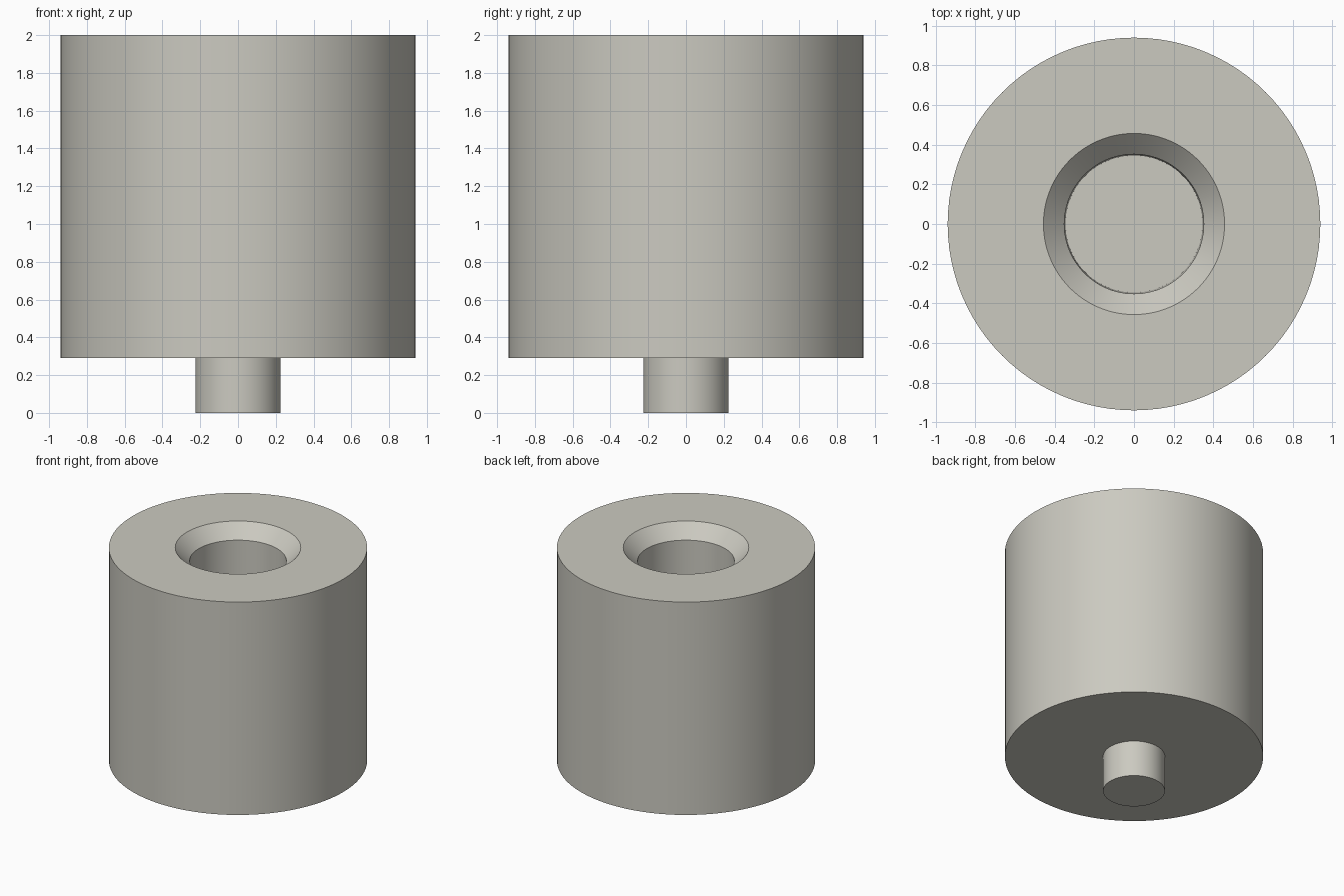
import bpy, bmesh, math

cube = bpy.data.objects.get("Cube")
if cube:
    bpy.data.objects.remove(cube, do_unlink=True)

SEGMENTS = 96

# Single warm grey finish
grey = bpy.data.materials.new("warm_grey")
grey.use_nodes = True
colour = (0.60, 0.59, 0.53, 1.0)
grey.diffuse_color = colour
grey.node_tree.nodes["Principled BSDF"].inputs["Base Color"].default_value = colour


def lathe(name, profile):
    """Spin a (radius, z) profile around the z axis into a closed solid."""
    bm = bmesh.new()
    verts = [bm.verts.new((r, 0, z)) for r, z in profile]
    edges = [bm.edges.new(pair) for pair in zip(verts, verts[1:])]
    bmesh.ops.spin(bm, geom=verts + edges, cent=(0, 0, 0), axis=(0, 0, 1),
                   angle=math.tau, steps=SEGMENTS, use_duplicate=False)
    bmesh.ops.remove_doubles(bm, verts=bm.verts, dist=1e-5)
    bmesh.ops.recalc_face_normals(bm, faces=bm.faces)
    mesh = bpy.data.meshes.new(name)
    bm.to_mesh(mesh)
    bm.free()
    mesh.materials.append(grey)
    obj = bpy.data.objects.new(name, mesh)
    bpy.context.collection.objects.link(obj)
    bpy.ops.object.select_all(action='DESELECT')
    obj.select_set(True)
    bpy.context.view_layer.objects.active = obj
    bpy.ops.object.shade_smooth_by_angle(angle=math.radians(30))
    return obj


# Body and bottom stud in one turned piece, with a chamfered blind bore on top
lathe("turned_body", [
    (0, 0), (0.225, 0),            # stud end
    (0.225, 0.29), (0.94, 0.29),   # stud side, body underside
    (0.94, 2.0), (0.457, 2.0),     # outer wall, top face
    (0.352, 1.895),                # chamfer
    (0.346, 0.90), (0, 0.90),      # bore wall, bore floor
])
